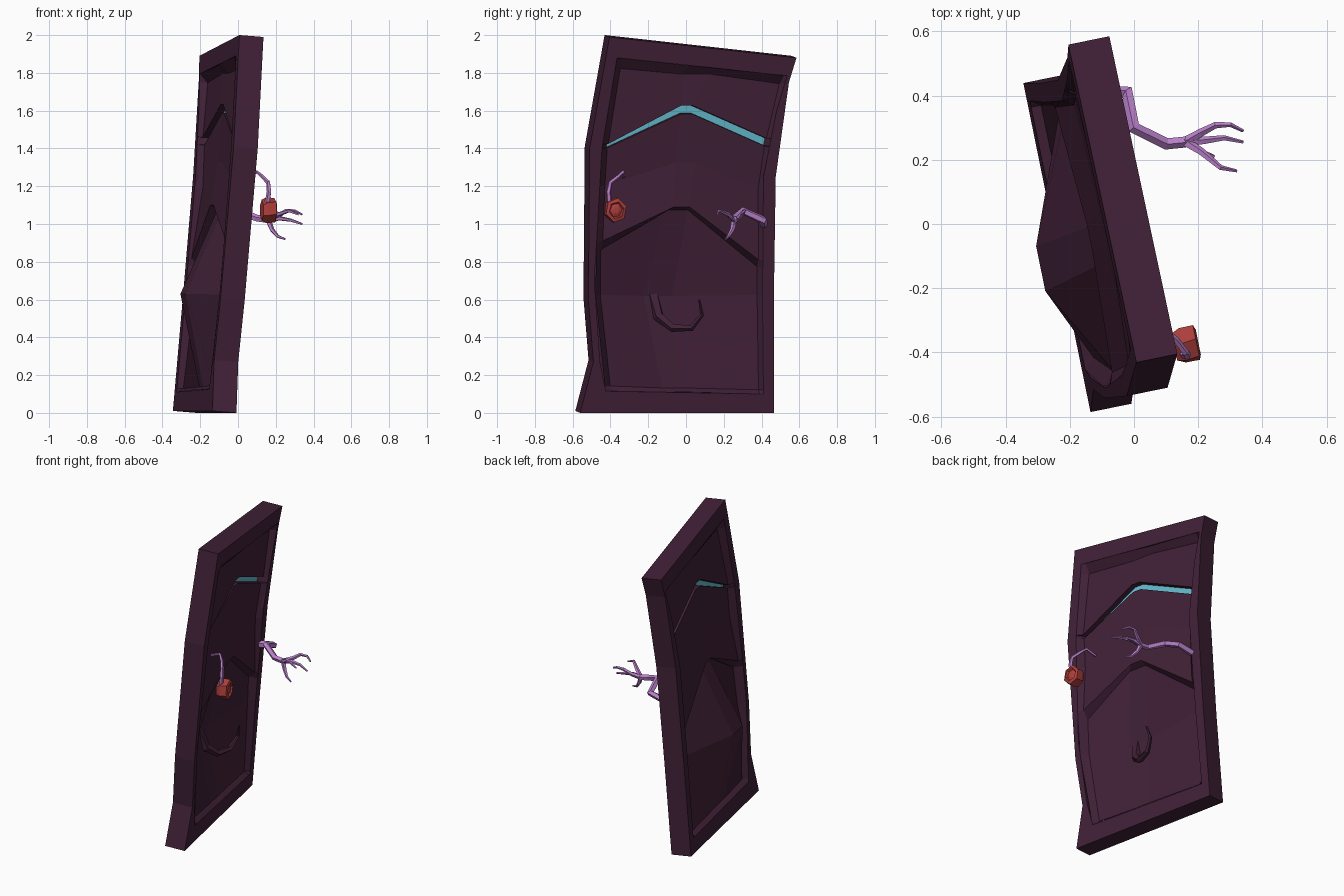
import bpy, bmesh, math
from mathutils import Vector

if "Cube" in bpy.data.objects:
    bpy.data.objects.remove(bpy.data.objects["Cube"])

N = Vector((0.98, 0.2, -0.08))     # door normal (door is turned and leaning)
THICK = 0.13


def mat(name, rgb):
    m = bpy.data.materials.new(name)
    m.diffuse_color = (*rgb, 1)
    m.use_nodes = True
    m.node_tree.nodes["Principled BSDF"].inputs["Base Color"].default_value = m.diffuse_color
    return m


WOOD = mat("dark_wood", (0.052, 0.015, 0.038))
CYAN = mat("cyan_trim", (0.13, 0.5, 0.62))
LILAC = mat("lilac_branch", (0.5, 0.22, 0.6))
RED = mat("red_knob", (0.42, 0.05, 0.045))


def P(y, z, d=0.0):
    """Point on the door's front plane, pushed d along its normal."""
    w = -0.12 + 0.086 * z
    return Vector(((w - 0.2 * y) / 0.98, y, z)) + N * d


def make(name, verts, faces, mats, idx=None):
    me = bpy.data.meshes.new(name)
    me.from_pydata([tuple(v) for v in verts], [], faces)
    for m in mats:
        me.materials.append(m)
    if idx:
        for p, i in zip(me.polygons, idx):
            p.material_index = i
    bm = bmesh.new()
    bm.from_mesh(me)
    bmesh.ops.recalc_face_normals(bm, faces=bm.faces)
    bm.to_mesh(me)
    bm.free()
    ob = bpy.data.objects.new(name, me)
    bpy.context.collection.objects.link(ob)
    return ob


def edge_y(pts, z):
    """Piecewise linear y along a side outline."""
    for (y0, z0), (y1, z1) in zip(pts, pts[1:]):
        if z <= z1:
            return y0 + (y1 - y0) * max(0, z - z0) / (z1 - z0)
    return pts[-1][0]


# Crooked frame: outer and inner outlines
out_l = [(-.56, .0), (-.49, .27), (-.517, .6), (-.51, 1.4), (-.405, 1.99)]
out_r = [(.465, .0), (.465, .6), (.475, 1.25), (.545, 1.75), (.585, 1.88)]
in_l = [(-.425, .115), (-.455, .27), (-.485, .7), (-.445, 1.4), (-.365, 1.88)]
in_r = [(.41, .1), (.405, .6), (.41, 1.25), (.48, 1.6), (.535, 1.785)]
outer, inner = out_l + out_r[::-1], in_l + in_r[::-1]
n = len(outer)
loops = [[P(y, z, d) for y, z in ring] for ring, d in
         ((outer, 0), (inner, 0), (inner, -THICK), (outer, -THICK))]
faces = []
for a in range(4):
    b = (a + 1) % 4
    for i in range(n):
        j = (i + 1) % n
        faces.append((a * n + i, a * n + j, b * n + j, b * n + i))
make("door_frame", sum(loops, []), faces, [WOOD])

# Panel rows: z left, z centre, z right, depth, strip left y, strip right y
ROWS = [
    (.115, .11, .10, 0, -.12, .0),
    (.14, .13, .12, -.03, -.12, -.02),
    (.62, .61, .62, -.045, -.2, -.05),
    (.86, 1.07, .77, -.052, -.10, .02),
    (.91, 1.09, .81, -.012, -.06, .02),
    (1.2, 1.32, 1.18, -.04, -.05, .06),
    (1.40, 1.58, 1.41, -.035, -.02, .04),      # slit: lower lip
    (1.402, 1.582, 1.412, -.062, -.02, .04),   # slit: floor
    (1.42, 1.622, 1.45, -.062, -.02, .04),     # slit: floor
    (1.422, 1.625, 1.452, -.025, -.02, .04),   # slit: upper lip
    (1.82, 1.79, 1.74, -.04, -.01, .14),
    (1.88, 1.84, 1.785, 0, .0, .14),
]
CYAN_ROW, DENT_ROW = 7, 2


def panel(name, back):
    verts, faces, idx = [], [], []
    for r, (zl, zc, zr, dep, y1, y2) in enumerate(ROWS):
        yl, yr = edge_y(in_l, zl), edge_y(in_r, zr)
        mid = dep
        if r == DENT_ROW:
            mid = .115 if back else -.12       # pushed through to the back
            if back:
                y1, y2 = y1 + .04, y2 + .03
        row = [(yl, zl, 0), (yl + .035, zl, dep), (y1, zc, mid), (y2, zc, mid),
               (yr - .02, zr, dep), (yr, zr, 0)]
        verts += [P(y, z, -THICK - d if back else d) for y, z, d in row]
    for r in range(len(ROWS) - 1):
        for c in range(5):
            a = r * 6 + c
            faces.append((a, a + 1, a + 7, a + 6))
            idx.append(1 if r == CYAN_ROW and 0 < c < 4 else 0)
    ob = make(name, verts, faces, [WOOD, CYAN], idx)
    # face the sheet outwards
    want = -N if back else N
    if sum((p.normal.dot(want) * p.area) for p in ob.data.polygons) < 0:
        ob.data.flip_normals()


panel("front_panel", False)
panel("back_panel", True)


def tube(name, pts, r0, r1, material, sides=5):
    """Tapered low-poly tube along a path."""
    pts = [Vector(p) for p in pts]
    verts, faces = [], []
    up = Vector((0.13, 0.21, 0.97))
    for i, p in enumerate(pts):
        t = (pts[min(i + 1, len(pts) - 1)] - pts[max(i - 1, 0)]).normalized()
        u = (up - t * up.dot(t)).normalized()
        v = t.cross(u)
        up = u
        r = r0 + (r1 - r0) * i / (len(pts) - 1)
        for k in range(sides):
            a = math.tau * k / sides
            verts.append(p + (u * math.cos(a) + v * math.sin(a)) * r)
    for i in range(len(pts) - 1):
        for k in range(sides):
            a, b = i * sides + k, i * sides + (k + 1) % sides
            faces.append((a, b, b + sides, a + sides))
    faces.append(tuple(range(sides)))
    faces.append(tuple(range(len(verts) - sides, len(verts))))
    return make(name, verts, faces, [material])


# Curled hook growing out of the dent
tube("curled_hook", [(-.18, -.175, .62), (-.14, -.145, .51), (-.105, -.07, .45),
                     (-.08, .03, .45), (-.06, .085, .52), (-.04, .07, .6)],
     .035, .005, WOOD)

# Branch hand: arm and fingers
wrist = (.16, .256, 1.02)
tube("branch_arm", [(-.12, .41, 1.0), (-.02, .41, 1.02), (0, .3, 1.07),
                    (.1, .25, 1.03), wrist], .023, .018, LILAC)
fingers = [
    [(.21, .285, 1.04), (.255, .308, 1.07), (.30, .31, 1.07), (.34, .29, 1.05)],
    [(.22, .26, 1.03), (.28, .268, 1.02), (.34, .255, 1.0)],
    [(.21, .225, 1.05), (.27, .175, 1.07), (.32, .165, 1.05)],
    [(.18, .245, .97), (.21, .225, .935), (.25, .21, .92)],
]
for i, f in enumerate(fingers):
    tube(f"branch_finger_{i + 1}", [wrist] + f, .016, .005, LILAC)

# Twig holding the knob
tube("knob_twig", [(.03, -.33, 1.25), (.10, -.335, 1.275), (.13, -.36, 1.25),
                   (.16, -.40, 1.22), (.165, -.41, 1.17), (.155, -.405, 1.11)],
     .008, .014, LILAC)

# Six-sided knob with stepped, twisted centre
centre = Vector((.165, -.375, 1.073))
ax = Vector((.98, .2, 0)).normalized()
su, sv = Vector((0, 0, 1)), Vector((-.2, .98, 0)).normalized()
steps = [(-.04, .056, 0), (-.015, .068, .1), (.03, .066, .2), (.036, .046, .3),
         (.024, .038, .4), (.032, .018, .7)]
kv, kf = [], []
for h, r, tw in steps:
    for k in range(6):
        a = math.tau * k / 6 + tw
        kv.append(centre + ax * h + (su * math.cos(a) + sv * math.sin(a) * .88) * r)
for i in range(len(steps) - 1):
    for k in range(6):
        a, b = i * 6 + k, i * 6 + (k + 1) % 6
        kf.append((a, b, b + 6, a + 6))
kf += [tuple(range(6)), tuple(range(len(kv) - 6, len(kv)))]
make("hex_knob", kv, kf, [RED])
